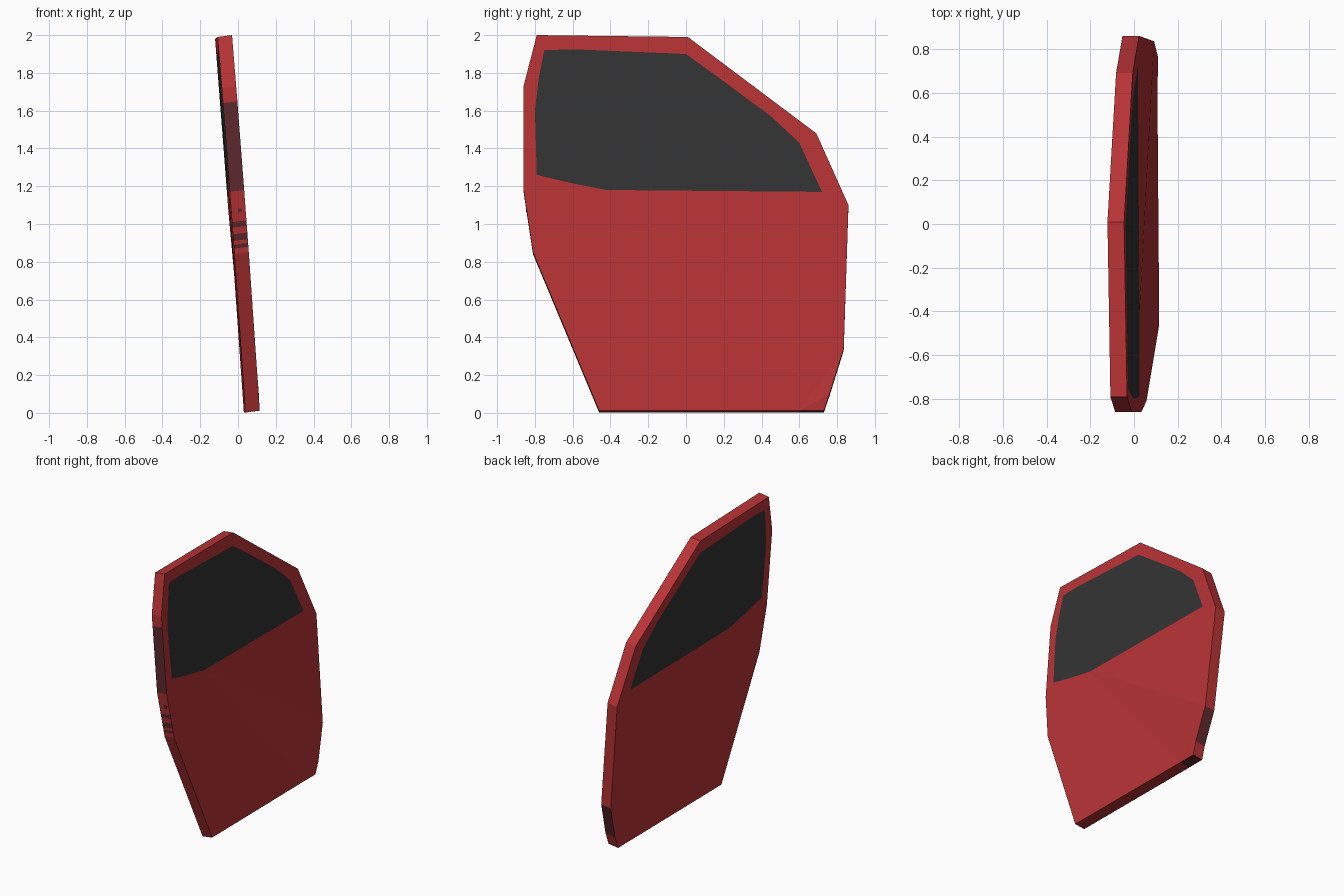
import bpy, bmesh

if "Cube" in bpy.data.objects:
    bpy.data.objects.remove(bpy.data.objects["Cube"])

def material(name, color):
    m = bpy.data.materials.new(name)
    m.diffuse_color = (*color, 1)
    m.use_nodes = True
    m.node_tree.nodes["Principled BSDF"].inputs["Base Color"].default_value = m.diffuse_color
    return m

red = material("red_paint", (0.48, 0.033, 0.036))
glass = material("dark_glass", (0.033, 0.033, 0.033))
dark = material("dark_red_edge", (0.11, 0.022, 0.026))

# Outline of the +x face in (y, z), with extra points where the rim changes colour
corners = [(-0.79, 2.0), (0.01, 1.99), (0.69, 1.48), (0.86, 1.10), (0.835, 0.34),
           (0.76, 0.10), (0.73, 0.012), (0.60, 0.012), (-0.46, 0.012), (-0.81, 0.85)]
stripe_z = [0.88, 0.90, 0.92, 0.955, 0.99, 1.02]
outline = corners + [(-0.81 - 0.05 * (z - 0.85) / 0.33, z) for z in stripe_z]
outline += [(-0.86, 1.18), (-0.86, 1.65), (-0.86, 1.73)]

window = [(-0.75, 1.92), (-0.6, 1.925), (0.0, 1.90), (0.2, 1.755), (0.45, 1.57),
          (0.60, 1.43), (0.72, 1.17), (-0.42, 1.18), (-0.60, 1.215),
          (-0.79, 1.26), (-0.80, 1.6), (-0.78, 1.77)]

def surface_x(y, z):
    # Leaning panel, slightly bowed towards the rear
    return 0.108 - 0.077 * z - 0.018 * min(y, 0) + (0.01 if 0.05 < z < 0.5 else 0)

bm = bmesh.new()

def loop(points, side):
    vs = []
    for y, z in points:
        x = surface_x(y, z)
        if side < 0:
            x -= 0.076
            z -= 0.01
        vs.append(bm.verts.new((x, y, z)))
    edges = [bm.edges.new((vs[i], vs[(i + 1) % len(vs)])) for i in range(len(vs))]
    return vs, edges

def fill(edges, side, mat):
    res = bmesh.ops.triangle_fill(bm, use_beauty=True, use_dissolve=False,
                                  edges=edges, normal=(side, 0, 0))
    for f in res["geom"]:
        if isinstance(f, bmesh.types.BMFace):
            f.material_index = mat

# Both skins: red panel around a glass window
rims = []
for side in (1, -1):
    vs, outer = loop(outline, side)
    _, inner = loop(window, side)
    fill(outer + inner, side, 0)
    fill(inner, side, 1)
    rims.append(vs)

# Rim walls, dark on the latch strips and the hinge corner
a, b = rims
n = len(outline)
for i in range(n):
    j = (i + 1) % n
    f = bm.faces.new((a[i], a[j], b[j], b[i]))
    y = (outline[i][0] + outline[j][0]) / 2
    z = (outline[i][1] + outline[j][1]) / 2
    latch = y < -0.8 and (1.18 < z < 1.65 or any(
        lo < z < hi for lo, hi in ((0.88, 0.90), (0.92, 0.955), (0.99, 1.02))))
    hinge = y > 0.76 and 0.1 < z < 0.34
    corner = 0.6 < y < 0.73 and z < 0.05
    f.material_index = 2 if latch or hinge or corner else 0

bmesh.ops.recalc_face_normals(bm, faces=bm.faces[:])
mesh = bpy.data.meshes.new("door_panel")
bm.to_mesh(mesh)
bm.free()
for m in (red, glass, dark):
    mesh.materials.append(m)
door = bpy.data.objects.new("door_panel", mesh)
bpy.context.collection.objects.link(door)

# Small latch mark on the front rim
bpy.ops.mesh.primitive_cube_add(size=1, location=(0.01, -0.845, 1.073))
latch = bpy.context.object
latch.name = "latch_mark"
latch.scale = (0.02, 0.006, 0.02)
latch.data.materials.append(dark)
